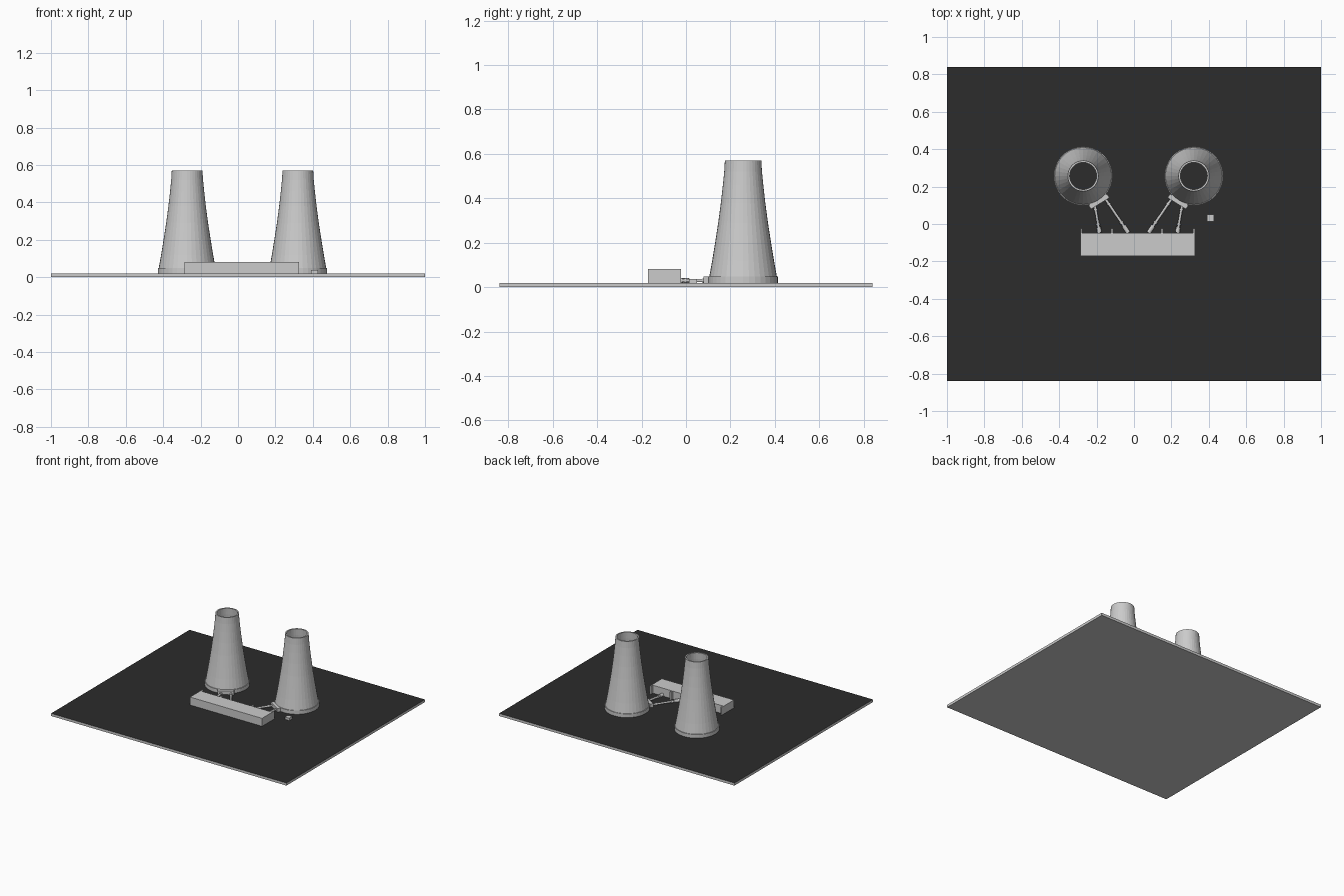
import bpy
import bmesh
from math import atan2, pi
from mathutils import Matrix, Vector

cube = bpy.data.objects.get("Cube")
if cube:
    bpy.data.objects.remove(cube)


def material(name, value):
    mat = bpy.data.materials.new(name)
    mat.use_nodes = True
    colour = (value, value, value, 1)
    mat.diffuse_color = colour
    mat.node_tree.nodes["Principled BSDF"].inputs["Base Color"].default_value = colour
    return mat


concrete = material("light concrete", 0.6)
asphalt = material("dark asphalt", 0.025)
GROUND = 0.02


def finish(name, bm, *mats):
    bmesh.ops.recalc_face_normals(bm, faces=bm.faces)
    mesh = bpy.data.meshes.new(name)
    bm.to_mesh(mesh)
    bm.free()
    for mat in mats:
        mesh.materials.append(mat)
    obj = bpy.data.objects.new(name, mesh)
    bpy.context.collection.objects.link(obj)
    return obj


def add_box(bm, low, high, turn=0):
    low, high = Vector(low), Vector(high)
    place = Matrix.Translation((low + high) / 2) @ Matrix.Rotation(turn, 4, "Z")
    bmesh.ops.create_cube(bm, size=1, matrix=place @ Matrix.Diagonal((*(high - low), 1)))


def add_tube(bm, start, end, radius, sides=12):
    start, end = Vector(start), Vector(end)
    way = end - start
    place = Matrix.Translation((start + end) / 2) @ way.to_track_quat("Z", "Y").to_matrix().to_4x4()
    bmesh.ops.create_cone(bm, cap_ends=True, segments=sides, radius1=radius,
                          radius2=radius, depth=way.length, matrix=place)


# Ground slab with a dark upper face
bm = bmesh.new()
add_box(bm, (-1, -0.84, 0), (1, 0.84, GROUND))
bm.normal_update()
for face in bm.faces:
    face.material_index = int(face.normal.z > 0.5)
finish("ground_slab", bm, concrete, asphalt)

# Cooling towers: hollow turned shells with a foot ring
OUTER = [(0.157, GROUND), (0.157, 0.048), (0.152, 0.048), (0.139, 0.12), (0.126, 0.2),
         (0.112, 0.29), (0.1, 0.38), (0.091, 0.46), (0.085, 0.52), (0.082, 0.57)]
INNER = [(r - 0.01, z) for r, z in reversed(OUTER) if r < 0.157]
PROFILE = OUTER + INNER + [(0.142, GROUND)]


def tower(name, x, y):
    bm = bmesh.new()
    points = [bm.verts.new((r, 0, z)) for r, z in PROFILE]
    edges = [bm.edges.new(pair) for pair in zip(points, points[1:])]
    bmesh.ops.spin(bm, geom=points + edges, cent=(0, 0, 0), axis=(0, 0, 1),
                   angle=2 * pi, steps=36, use_merge=True)
    bmesh.ops.remove_doubles(bm, verts=bm.verts, dist=0.0001)
    finish(name, bm, concrete).location = (x, y, 0)


# Pipe run: thick coupling at the hall, thin pipe, flange and tower end
def pipe(name, start, end):
    bm = bmesh.new()
    a, b = Vector((*start, 0.03)), Vector((*end, 0.03))
    for first, last, radius in ((0, 1, 0.007), (0, 0.2, 0.012),
                                (0.27, 0.32, 0.011), (0.8, 0.84, 0.01)):
        add_tube(bm, a.lerp(b, first), a.lerp(b, last), radius)
    finish(name, bm, concrete)


TOWER_Y = 0.257
for label, x, side in (("right", -0.272, 1), ("left", 0.32, -1)):
    tower(label + "_cooling_tower", x, TOWER_Y)
    # Manifold block tangent to the tower foot
    centre = Vector((x + 0.085 * side, 0.12, 0.034))
    half = Vector((0.058, 0.012, 0.014))
    bm = bmesh.new()
    angle = atan2(centre.y - TOWER_Y, centre.x - x) + pi / 2
    add_box(bm, centre - half, centre + half, angle)
    finish(label + "_manifold", bm, concrete)
    pipe(label + "_outer_pipe", (x + 0.088 * side, -0.047), (x + 0.062 * side, 0.105))
    pipe(label + "_inner_pipe", (x + 0.242 * side, -0.047), (x + 0.115 * side, 0.14))

# Turbine hall with thin wall fins at the back
bm = bmesh.new()
add_box(bm, (-0.287, -0.172, GROUND), (0.325, -0.047, 0.081))
for x in (-0.282, -0.118, 0.15, 0.32):
    add_box(bm, (x - 0.005, -0.048, GROUND), (x + 0.005, -0.023, 0.081))
finish("turbine_hall", bm, concrete)

# Small utility hut
bm = bmesh.new()
add_box(bm, (0.39, 0.014, GROUND), (0.427, 0.05, 0.038))
finish("utility_hut", bm, concrete)
